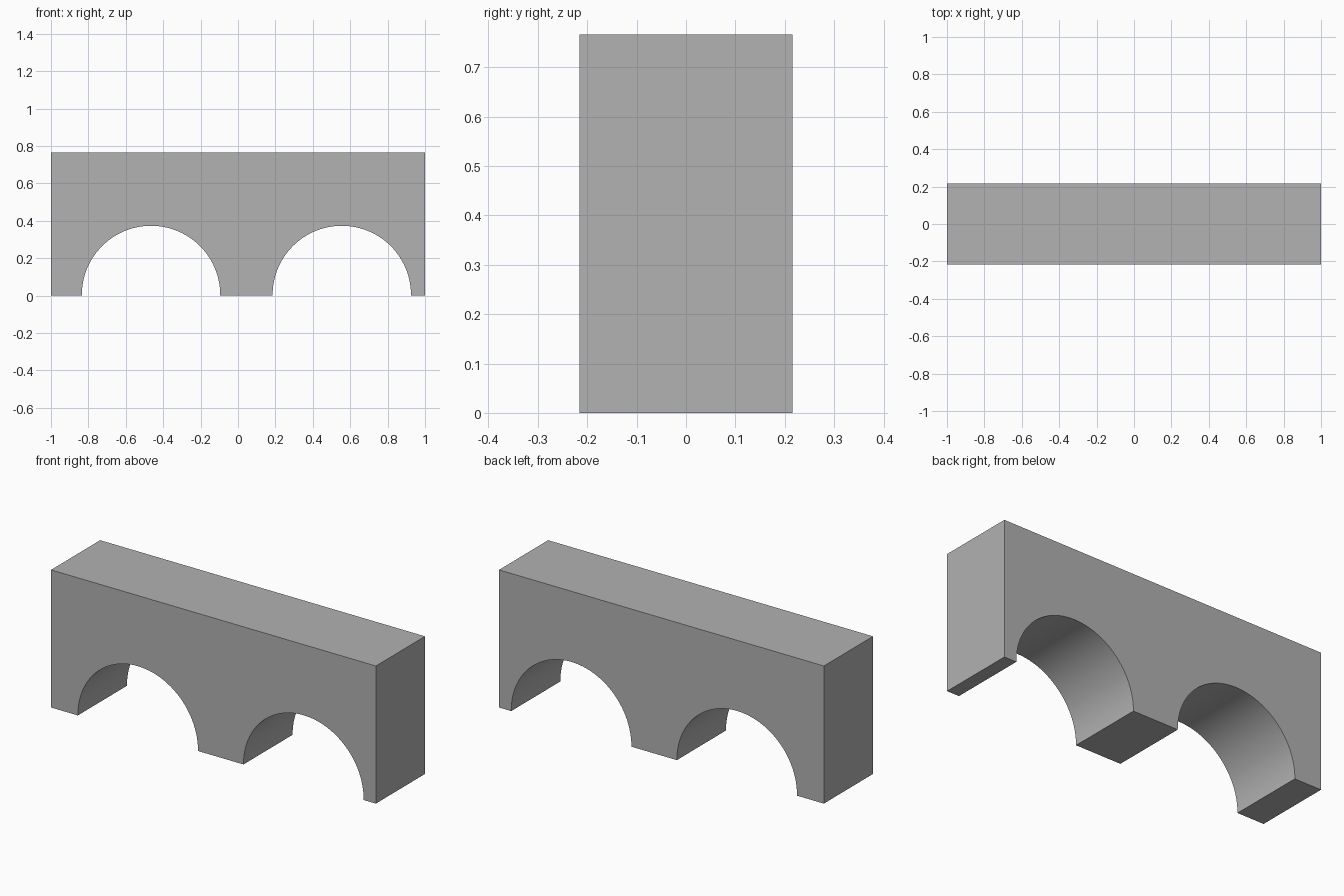
import bpy
import bmesh
import math

cube = bpy.data.objects.get("Cube")
if cube:
    bpy.data.objects.remove(cube, do_unlink=True)

HALF_LENGTH, HALF_DEPTH, HEIGHT = 1.0, 0.216, 0.766
ARCH_RADIUS, SPRING_HEIGHT, SEGMENTS = 0.37, 0.003, 48
ARCH_CENTRES = (-0.465, 0.555)


def arch_outline(centre):
    """Arch opening from its left foot over the crown to its right foot."""
    points = [(centre - ARCH_RADIUS, 0)]
    for i in range(SEGMENTS + 1):
        angle = math.pi * (1 - i / SEGMENTS)
        points.append((centre + ARCH_RADIUS * math.cos(angle),
                       SPRING_HEIGHT + ARCH_RADIUS * math.sin(angle)))
    points.append((centre + ARCH_RADIUS, 0))
    return points


# Front outline: block with two arched openings along the bottom
outline = [(-HALF_LENGTH, 0)]
for centre in ARCH_CENTRES:
    outline += arch_outline(centre)
outline += [(HALF_LENGTH, 0), (HALF_LENGTH, HEIGHT), (-HALF_LENGTH, HEIGHT)]

# Extrude the outline through the depth
bm = bmesh.new()
front = bm.faces.new([bm.verts.new((x, -HALF_DEPTH, z)) for x, z in outline])
extruded = bmesh.ops.extrude_face_region(bm, geom=[front], use_keep_orig=True)
back = [v for v in extruded["geom"] if isinstance(v, bmesh.types.BMVert)]
bmesh.ops.translate(bm, verts=back, vec=(0, 2 * HALF_DEPTH, 0))
bmesh.ops.recalc_face_normals(bm, faces=bm.faces)

mesh = bpy.data.meshes.new("arched_block")
bm.to_mesh(mesh)
bm.free()
block = bpy.data.objects.new("arched_block", mesh)
bpy.context.collection.objects.link(block)

# Plain grey
grey = bpy.data.materials.new("plain_grey")
grey.use_nodes = True
colour = (0.445, 0.445, 0.445, 1)
grey.diffuse_color = colour
grey.node_tree.nodes["Principled BSDF"].inputs["Base Color"].default_value = colour
mesh.materials.append(grey)

# Smooth arch soffits with crisp edges
bpy.ops.object.select_all(action="DESELECT")
block.select_set(True)
bpy.context.view_layer.objects.active = block
bpy.ops.object.shade_smooth_by_angle(angle=math.radians(30))
